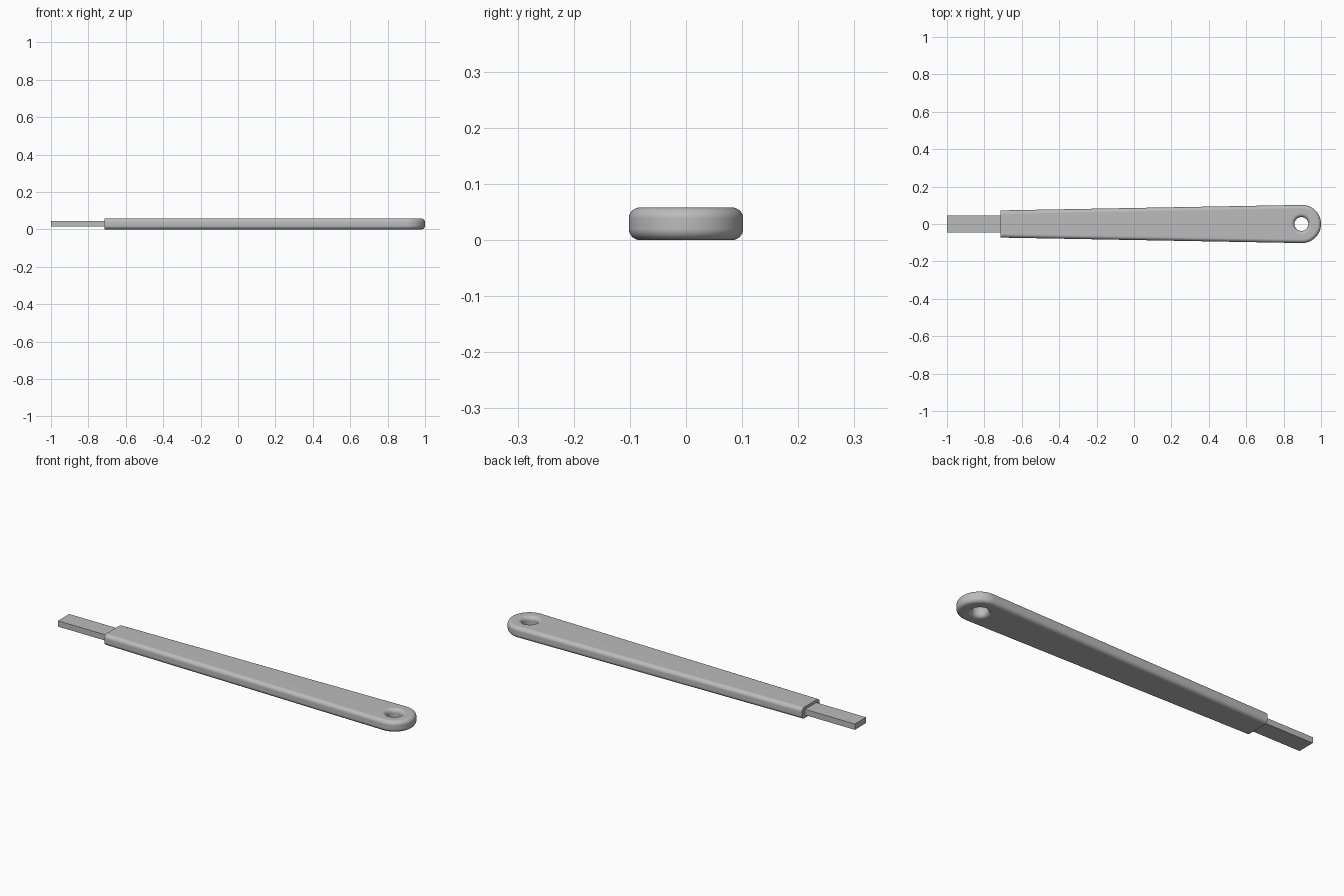
import bpy, bmesh
from math import sin, cos, atan, pi

cube = bpy.data.objects.get("Cube")
if cube:
    bpy.data.objects.remove(cube, do_unlink=True)

THICK, FILLET = 0.058, 0.02
LEFT, CENTRE, RADIUS = -0.715, 0.898, 0.102
HOLE = 0.037
TAPER = atan(0.0182)
STEPS, ARC = 8, 48

grey = bpy.data.materials.new("plain grey")
grey.use_nodes = True
grey.diffuse_color = (0.5, 0.5, 0.5, 1)
grey.node_tree.nodes["Principled BSDF"].inputs["Base Color"].default_value = (0.5, 0.5, 0.5, 1)


def finish(bm, name):
    bmesh.ops.recalc_face_normals(bm, faces=bm.faces)
    mesh = bpy.data.meshes.new(name)
    bm.to_mesh(mesh)
    bm.free()
    obj = bpy.data.objects.new(name, mesh)
    bpy.context.collection.objects.link(obj)
    mesh.materials.append(grey)
    return obj


def outline(inset):
    """Tapered bar with a round end, drawn in by the inset except at the cut end."""
    r = RADIUS - inset
    span = pi + 2 * TAPER
    points = []
    for i in range(ARC + 1):
        a = -span / 2 + span * i / ARC
        points.append((CENTRE + r * cos(a), r * sin(a)))
    y = (r + sin(TAPER) * (LEFT - CENTRE)) / cos(TAPER)
    return points + [(LEFT, y), (LEFT, -y)]


def circle(inset):
    r = HOLE + inset
    return [(CENTRE - 0.003 + r * cos(2 * pi * i / ARC), r * sin(2 * pi * i / ARC))
            for i in range(ARC)]


# Quarter-round edges below and above a short straight wall
quarter = [pi / 2 * i / STEPS for i in range(STEPS + 1)]
lower = [(FILLET * (1 - sin(a)), FILLET * (1 - cos(a))) for a in quarter]
layers = lower + [(inset, THICK - z) for inset, z in reversed(lower)]

# Handle: outer wall and hole wall, then flat caps with the hole left open
bm = bmesh.new()
caps = [[], []]
for shape in (outline, circle):
    rings = [[bm.verts.new((x, y, z)) for x, y in shape(inset)] for inset, z in layers]
    for low, high in zip(rings, rings[1:]):
        for i in range(len(low)):
            j = (i + 1) % len(low)
            bm.faces.new((low[i], low[j], high[j], high[i]))
    for cap, ring in zip(caps, (rings[0], rings[-1])):
        cap += [bm.edges.get((ring[i - 1], ring[i])) for i in range(len(ring))]
for cap in caps:
    bmesh.ops.triangle_fill(bm, edges=cap, use_beauty=True, normal=(0, 0, 1))
handle = finish(bm, "handle")
bpy.ops.object.select_all(action="DESELECT")
handle.select_set(True)
bpy.context.view_layer.objects.active = handle
bpy.ops.object.shade_smooth_by_angle(angle=pi / 6)
weighted = handle.modifiers.new("flat_caps", "WEIGHTED_NORMAL")
weighted.keep_sharp = True

# Tang: plain flat bar running into the handle
bm = bmesh.new()
bmesh.ops.create_cube(bm, size=1)
start, end = -1.0, LEFT + 0.03
for v in bm.verts:
    v.co.x = start if v.co.x < 0 else end
    v.co.y *= 0.092
    v.co.z = THICK / 2 + v.co.z * 0.03
finish(bm, "tang")
